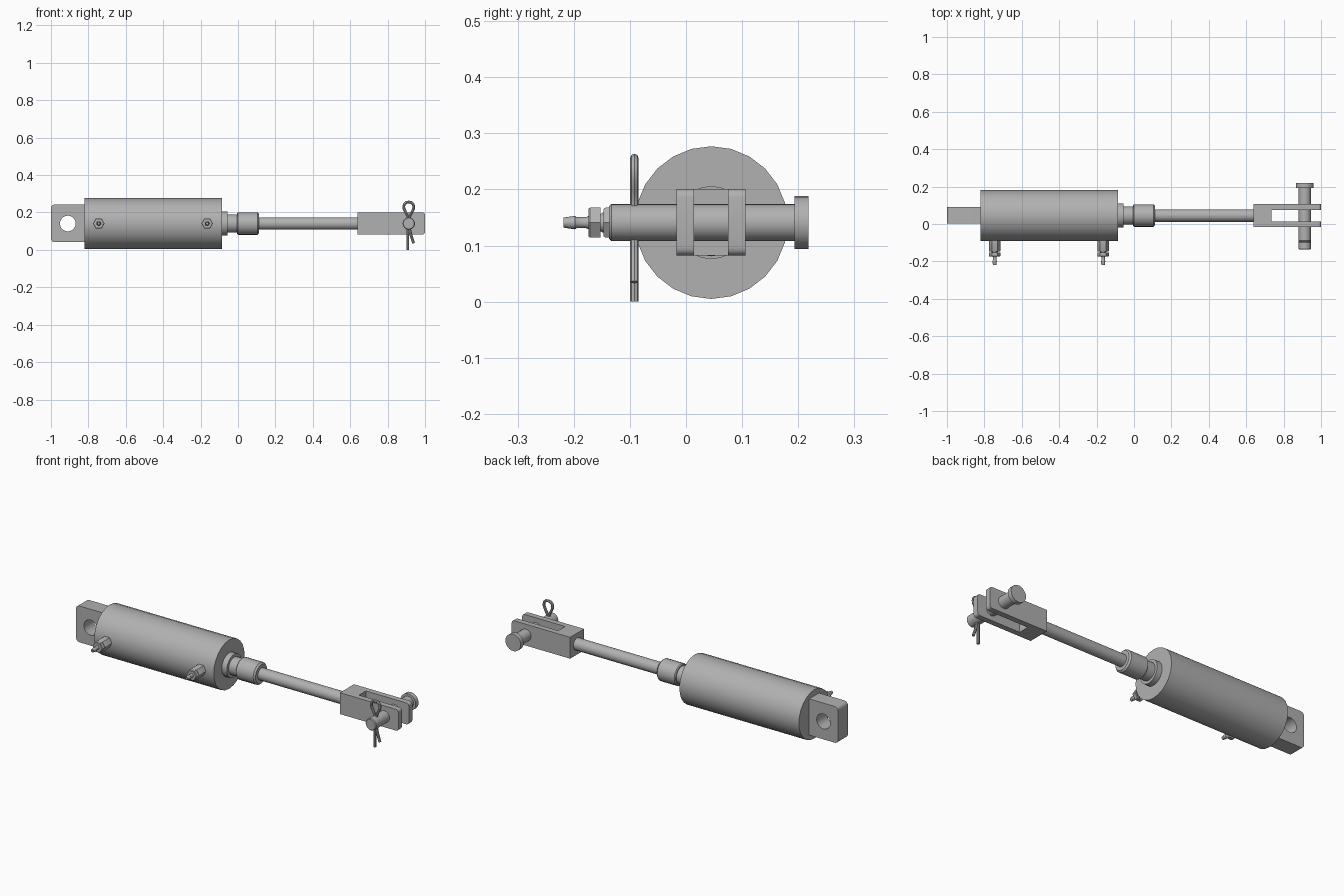
import bpy, bmesh, math
from mathutils import Vector

if "Cube" in bpy.data.objects:
    bpy.data.objects.remove(bpy.data.objects["Cube"])

CY, CZ = 0.045, 0.141          # cylinder axis
PIN_X = 0.913

steel = bpy.data.materials.new("steel grey")
steel.diffuse_color = (0.44, 0.44, 0.44, 1)
steel.use_nodes = True
steel.node_tree.nodes["Principled BSDF"].inputs["Base Color"].default_value = steel.diffuse_color


def finish(name, bm, smooth=True):
    bmesh.ops.recalc_face_normals(bm, faces=bm.faces)
    me = bpy.data.meshes.new(name)
    bm.to_mesh(me)
    bm.free()
    ob = bpy.data.objects.new(name, me)
    bpy.context.collection.objects.link(ob)
    me.materials.append(steel)
    if smooth:
        shade(ob)
    return ob


def shade(ob):
    bpy.ops.object.select_all(action='DESELECT')
    ob.select_set(True)
    bpy.context.view_layer.objects.active = ob
    bpy.ops.object.shade_smooth_by_angle(angle=math.radians(35))


def lathe(name, profile, axis, origin, segs=24):
    """Closed solid of revolution; profile is (position along axis, radius)."""
    bm = bmesh.new()
    rings = []
    for p, r in profile:
        ring = []
        for i in range(segs):
            a = 2 * math.pi * i / segs
            u, v = r * math.cos(a), r * math.sin(a)
            co = Vector((p, u, v)) if axis == 'X' else Vector((u, p, v))
            ring.append(bm.verts.new(co + Vector(origin)))
        rings.append(ring)
    for a, b in zip(rings, rings[1:]):
        for i in range(segs):
            j = (i + 1) % segs
            bm.faces.new((a[i], a[j], b[j], b[i]))
    bm.faces.new(rings[0])
    bm.faces.new(rings[-1])
    return finish(name, bm)


def extruded(name, outline, z0, z1, end_x, radius):
    """XY outline extruded in z, with the y-running edges at end_x rounded."""
    bm = bmesh.new()
    f = bm.faces.new([bm.verts.new((x, y, z0)) for x, y in outline])
    ext = bmesh.ops.extrude_face_region(bm, geom=[f])
    for v in ext['geom']:
        if isinstance(v, bmesh.types.BMVert):
            v.co.z = z1
    edges = [e for e in bm.edges
             if all(abs(v.co.x - end_x) < 1e-5 for v in e.verts)
             and abs(e.verts[0].co.z - e.verts[1].co.z) < 1e-5]
    bmesh.ops.bevel(bm, geom=edges, offset=radius, segments=4, profile=0.5,
                    affect='EDGES')
    return finish(name, bm, False)


AX = (0, CY, CZ)

# barrel, neck with collar, and rod
lathe("barrel", [(-0.822, 0.136), (-0.086, 0.136)], 'X', AX)
lathe("neck", [(-0.09, 0.065), (-0.055, 0.065), (-0.055, 0.049), (-0.006, 0.049),
               (-0.006, 0.055), (-0.001, 0.06), (0.104, 0.06), (0.113, 0.052),
               (0.113, 0.033)], 'X', AX)
lathe("piston_rod", [(0.10, 0.033), (0.65, 0.033)], 'X', AX)

# rear mounting lug with a through hole
lug = extruded("rear_lug", [(-1, 0.003), (-0.815, 0.003), (-0.815, 0.09), (-1, 0.09)],
               0.041, 0.243, -1, 0.02)
cutter = lathe("lug_hole_cutter", [(-0.1, 0.042), (0.2, 0.042)], 'Y', (-0.91, 0, CZ))
mod = lug.modifiers.new("hole", 'BOOLEAN')
mod.operation = 'DIFFERENCE'
mod.solver = 'EXACT'
mod.object = cutter
bpy.context.view_layer.objects.active = lug
bpy.ops.object.modifier_apply(modifier="hole")
bpy.data.objects.remove(cutter)
shade(lug)

# forked clevis
clevis = extruded("clevis", [(0.64, -0.017), (1, -0.017), (1, 0.014), (0.735, 0.014),
                             (0.735, 0.075), (1, 0.075), (1, 0.106), (0.64, 0.106)],
                  0.082, 0.201, 1, 0.015)
shade(clevis)

# clevis pin with head
lathe("clevis_pin", [(-0.137, 0.029), (-0.133, 0.033), (0.193, 0.033), (0.193, 0.047),
                     (0.218, 0.047)], 'Y', (PIN_X, 0, CZ))

# cotter pin: one bent wire
half = [(0.006, 0.18), (0.016, 0.2), (0.025, 0.219), (0.027, 0.232), (0.023, 0.245),
        (0.013, 0.254)]
path = [(0.026, 0.035), (0.013, 0.075), (0.005, 0.11)] + half + [(0, 0.256)]
path += [(-x, z) for x, z in reversed(half)] + [(-0.005, 0.11), (-0.005, 0.0)]
cu = bpy.data.curves.new("cotter_pin", 'CURVE')
cu.dimensions = '3D'
cu.bevel_depth = 0.0075
cu.bevel_resolution = 2
cu.use_fill_caps = True
sp = cu.splines.new('POLY')
sp.points.add(len(path) - 1)
for p, (x, z) in zip(sp.points, path):
    p.co = (PIN_X + x, -0.092, z, 1)
cotter = bpy.data.objects.new("cotter_pin", cu)
bpy.context.collection.objects.link(cotter)
cu.materials.append(steel)
bpy.ops.object.select_all(action='DESELECT')
cotter.select_set(True)
bpy.context.view_layer.objects.active = cotter
bpy.ops.object.convert(target='MESH')
shade(bpy.context.view_layer.objects.active)

# two hose fittings on the front: hex body, neck, hex nut, hollow nipple
for side, x in (("rear", -0.745), ("front", -0.165)):
    o = (x, 0, CZ)
    lathe(side + "_fitting_body", [(-0.08, 0.031), (-0.143, 0.031), (-0.147, 0.028)],
          'Y', o, 6)
    lathe(side + "_fitting_neck", [(-0.14, 0.018), (-0.148, 0.018), (-0.156, 0.013)],
          'Y', o, 16)
    lathe(side + "_fitting_nut", [(-0.152, 0.031), (-0.171, 0.031), (-0.174, 0.028)],
          'Y', o, 6)
    lathe(side + "_fitting_nipple",
          [(-0.17, 0.013), (-0.178, 0.010), (-0.195, 0.010), (-0.198, 0.012),
           (-0.218, 0.009), (-0.218, 0.005), (-0.2, 0.005)], 'Y', o, 16)
